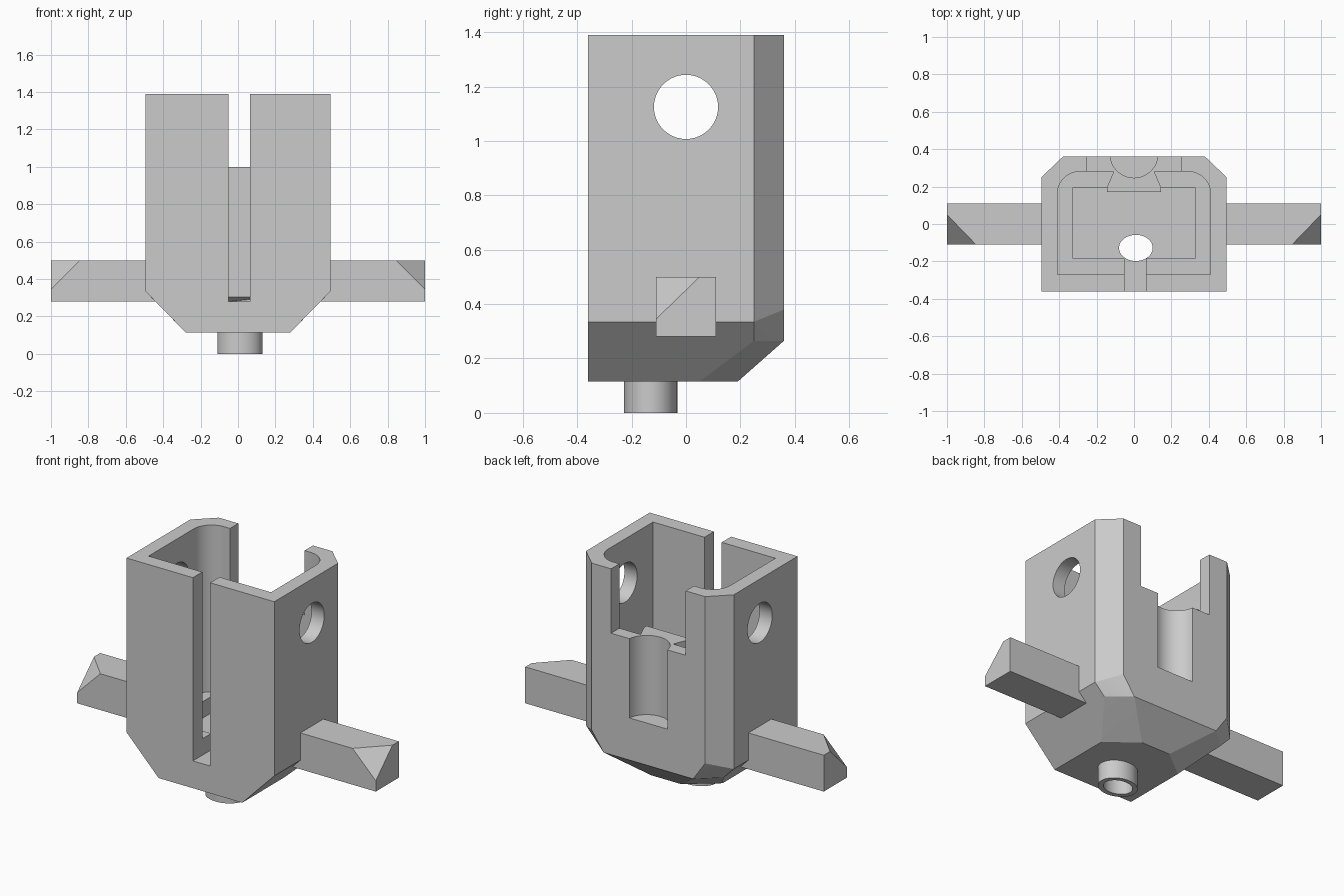
import bpy, bmesh
from math import cos, sin, pi, radians

if "Cube" in bpy.data.objects:
    bpy.data.objects.remove(bpy.data.objects["Cube"])

grey = bpy.data.materials.new("plain grey")
grey.use_nodes = True
COLOUR = (0.6, 0.6, 0.6, 1)
grey.diffuse_color = COLOUR
grey.node_tree.nodes["Principled BSDF"].inputs["Base Color"].default_value = COLOUR


def finish(name, bm):
    bmesh.ops.recalc_face_normals(bm, faces=bm.faces)
    mesh = bpy.data.meshes.new(name)
    bm.to_mesh(mesh)
    bm.free()
    mesh.materials.append(grey)
    ob = bpy.data.objects.new(name, mesh)
    bpy.context.collection.objects.link(ob)
    return ob


def hull(name, points):
    bm = bmesh.new()
    for p in points:
        bm.verts.new(p)
    bmesh.ops.convex_hull(bm, input=bm.verts)
    bmesh.ops.dissolve_limit(bm, angle_limit=radians(1), verts=bm.verts, edges=bm.edges)
    return finish(name, bm)


def prism(name, outline, z0, z1):
    bm = bmesh.new()
    base = bm.faces.new([bm.verts.new((x, y, z0)) for x, y in outline])
    top = bmesh.ops.extrude_face_region(bm, geom=[base])["geom"]
    for v in top:
        if isinstance(v, bmesh.types.BMVert):
            v.co.z = z1
    return finish(name, bm)


def rect(x0, x1, y0, y1):
    return [(x0, y0), (x1, y0), (x1, y1), (x0, y1)]


def arc(cx, cy, rx, ry, start=0, end=2 * pi, n=48, closed=True):
    steps = n if closed else n + 1
    return [(cx + rx * cos(start + (end - start) * i / n),
             cy + ry * sin(start + (end - start) * i / n)) for i in range(steps)]


def combine(target, tool, operation="DIFFERENCE"):
    mod = target.modifiers.new("combine", "BOOLEAN")
    mod.operation, mod.object, mod.solver = operation, tool, "EXACT"
    graph = bpy.context.evaluated_depsgraph_get()
    result = bpy.data.meshes.new_from_object(target.evaluated_get(graph))
    target.modifiers.clear()
    target.data = result
    bpy.data.objects.remove(tool)


# Body: chamfered block tapering to a smaller base
TOP, BASE, BACK = 1.39, 0.115, 0.36
half = [(0.495, -BACK, TOP), (0.495, 0.25, TOP), (0.38, BACK, TOP),
        (0.495, -BACK, 0.335), (0.495, 0.25, 0.335), (0.38, BACK, 0.38),
        (0.427, 0.25, 0.265), (0.3, BACK, 0.265),
        (0.28, -BACK, BASE), (0.28, 0.05, BASE), (0.1, 0.19, BASE)]
body = hull("body", [(s * x, y, z) for s in (1, -1) for x, y, z in half])

# Cavity with rounded back corners, and a smaller pocket in its floor
cavity = [(-0.41, -0.27), (0.41, -0.27)]
cavity += arc(0.29, 0.16, 0.12, 0.12, 0, pi / 2, 12, False)
cavity += arc(-0.29, 0.16, 0.12, 0.12, pi / 2, pi, 12, False)
combine(body, prism("cavity", cavity, 0.38, 1.5))
combine(body, prism("pocket", rect(-0.325, 0.325, -0.185, 0.195), 0.28, 0.5))

# Dovetail rib on the inner back wall, undercut at its foot
rib_outline = [(-0.1, 0.3), (-0.145, 0.195), (-0.145, 0.17),
               (0.145, 0.17), (0.145, 0.195), (0.1, 0.3)]
rib = prism("rib", rib_outline, 0.27, 1.0)
for v in rib.data.vertices:
    if v.co.z < 0.5 and v.co.y < 0.18:
        v.co.z = 0.305
combine(body, rib, "UNION")

# Back opening, rounded back recess and front slot
combine(body, prism("back_opening", rect(-0.25, 0.25, 0.2, 0.5), 1.0, 1.5))
combine(body, prism("back_recess", arc(0, 0.375, 0.128, 0.128), 0.52, 1.1))
combine(body, prism("front_slot", rect(-0.05, 0.065, -0.5, -0.18), 0.28, 1.5))

# Cross hole through both side walls
cross = prism("cross_hole", arc(0, 0, 0.118, 0.118), -0.7, 0.7)
cross.rotation_euler.y = pi / 2
cross.location.z = 1.125
bpy.context.view_layer.update()
combine(body, cross)

# Drain spout under the floor, with its bore
combine(body, prism("spout", arc(0.01, -0.13, 0.12, 0.098), 0, 0.2), "UNION")
combine(body, prism("bore", arc(0.01, -0.128, 0.09, 0.07), -0.1, 0.35))

# Side arms with one cut corner at each outer end
arm = [(x, y, z) for x in (0.42, 1) for y in (-0.11, 0.11) for z in (0.28, 0.5)]
arm.remove((1, -0.11, 0.5))
arm += [(0.845, -0.11, 0.5), (1, 0.05, 0.5), (1, -0.11, 0.345)]
for side, s in (("left", 1), ("right", -1)):
    hull(side + "_arm", [(s * x, y, z) for x, y, z in arm])

# Smooth only the round surfaces
bpy.ops.object.select_all(action="DESELECT")
body.select_set(True)
bpy.context.view_layer.objects.active = body
bpy.ops.object.shade_smooth_by_angle(angle=radians(20))
